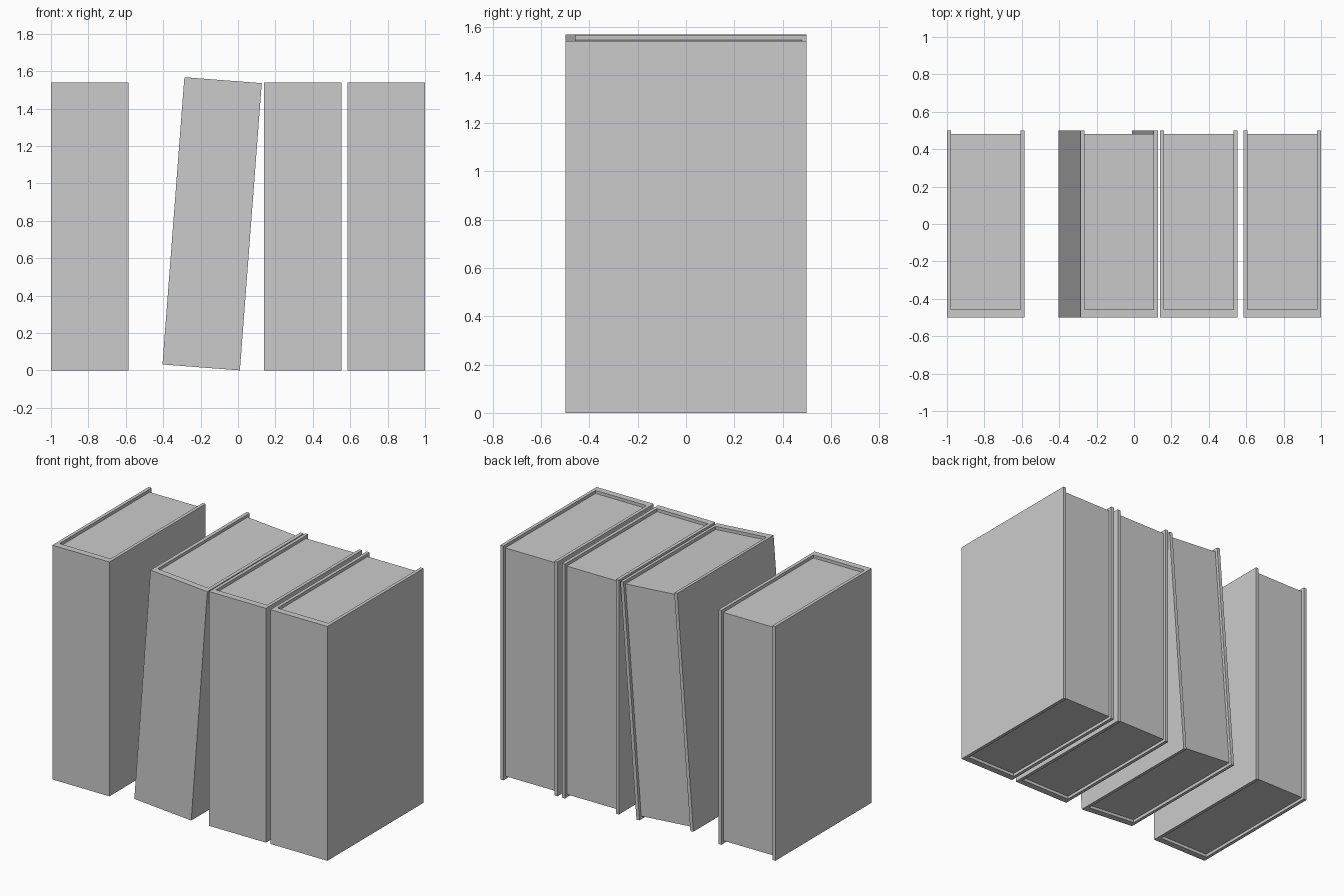
import bpy, bmesh, math
from mathutils import Matrix

if "Cube" in bpy.data.objects:
    bpy.data.objects.remove(bpy.data.objects["Cube"])

W, H = 0.415, 1.54            # book width and height
BOARD, SPINE = 0.022, 0.043   # cover thicknesses
PAGE_END, INSET = 0.48, 0.02  # page block front edge, recess top and bottom


def prism(name, outline, z0, z1, matrix):
    """Extrude an xy outline from z0 to z1."""
    bm = bmesh.new()
    face = bm.faces.new([bm.verts.new((x, y, z0)) for x, y in outline])
    ext = bmesh.ops.extrude_face_region(bm, geom=[face])
    verts = [v for v in ext["geom"] if isinstance(v, bmesh.types.BMVert)]
    bmesh.ops.translate(bm, verts=verts, vec=(0, 0, z1 - z0))
    bmesh.ops.recalc_face_normals(bm, faces=bm.faces)
    mesh = bpy.data.meshes.new(name)
    bm.to_mesh(mesh)
    bm.free()
    obj = bpy.data.objects.new(name, mesh)
    bpy.context.collection.objects.link(obj)
    obj.matrix_world = matrix
    return obj


def book(index, right, tilt=0.0):
    """Book whose bottom right edge stands at x = right."""
    m = Matrix.Translation((right, 0, 0)) @ Matrix.Rotation(tilt, 4, 'Y')
    xi0, xi1, ys = -W + BOARD, -BOARD, -0.5 + SPINE
    # U-shaped cover: two boards and a spine
    prism(f"book_cover_{index}", [(-W, -0.5), (0, -0.5), (0, 0.5), (xi1, 0.5),
          (xi1, ys), (xi0, ys), (xi0, 0.5), (-W, 0.5)], 0, H, m)
    # Recessed page block
    prism(f"book_pages_{index}", [(xi0, ys), (xi1, ys), (xi1, PAGE_END),
          (xi0, PAGE_END)], INSET, H - INSET, m)


# Row of books, the second one leaning on the third
for i, (right, tilt) in enumerate([(-0.585, 0), (0.01, math.radians(4.36)),
                                   (0.553, 0), (1.0, 0)], 1):
    book(i, right, tilt)
